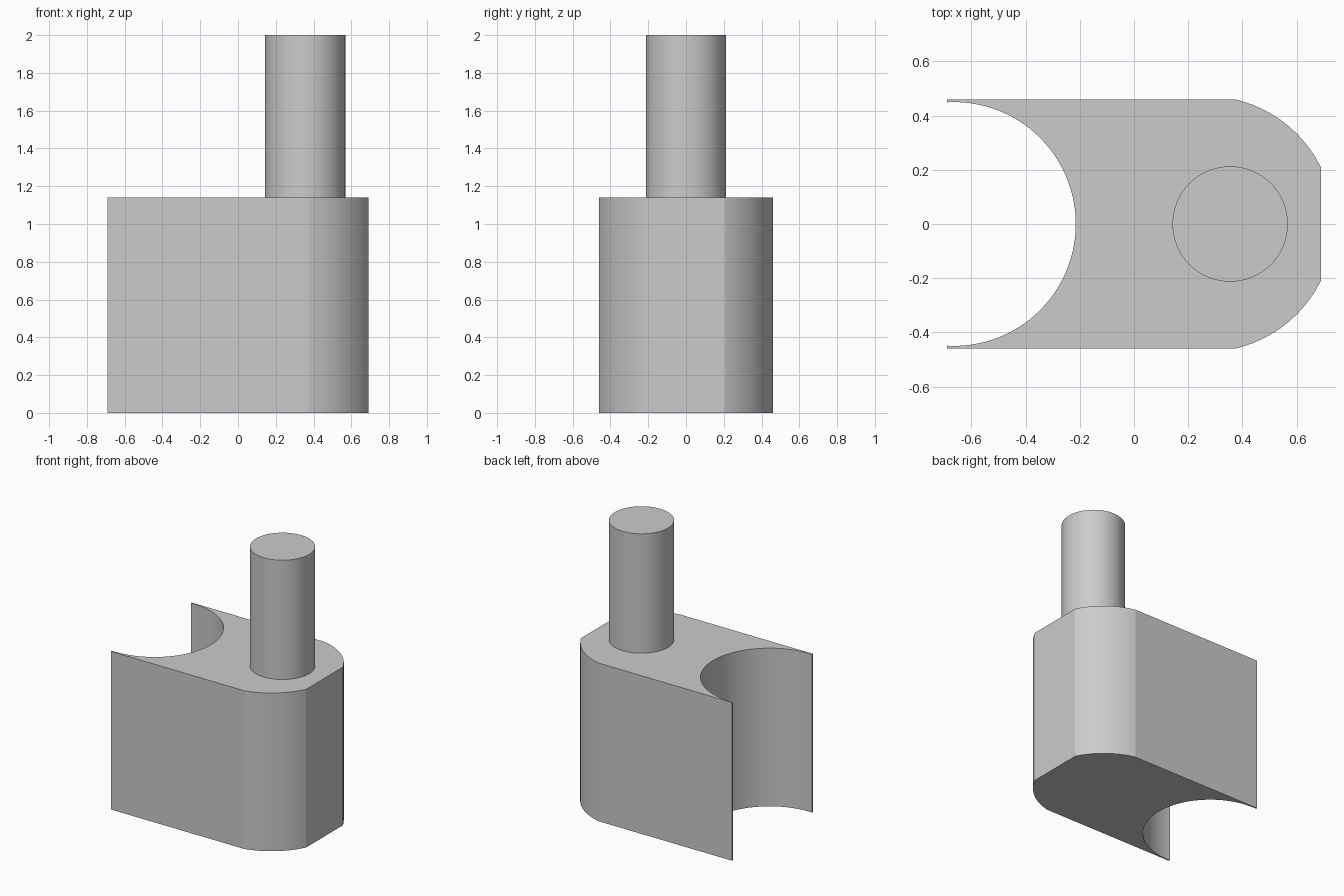
import bpy, bmesh
from math import cos, sin, atan2, asin, acos, pi, radians

cube = bpy.data.objects.get("Cube")
if cube:
    bpy.data.objects.remove(cube, do_unlink=True)

grey = bpy.data.materials.new("plain grey")
grey.use_nodes = True
colour = (0.6, 0.6, 0.6, 1)
grey.diffuse_color = colour
grey.node_tree.nodes["Principled BSDF"].inputs["Base Color"].default_value = colour

HALF_X, HALF_Y, BODY_TOP, TOP = 0.69, 0.46, 1.14, 2.0


def arc(cx, r, start, end, steps):
    """Points on an arc centred on the x axis."""
    angles = [start + (end - start) * i / steps for i in range(steps + 1)]
    return [(cx + r * cos(a), r * sin(a)) for a in angles]


def extrude_profile(name, points, bottom, top):
    """Solid prism from a counter-clockwise outline."""
    bm = bmesh.new()
    face = bm.faces.new([bm.verts.new((x, y, bottom)) for x, y in points])
    result = bmesh.ops.extrude_face_region(bm, geom=[face])
    verts = [v for v in result["geom"] if isinstance(v, bmesh.types.BMVert)]
    bmesh.ops.translate(bm, verts=verts, vec=(0, 0, top - bottom))
    bmesh.ops.recalc_face_normals(bm, faces=bm.faces)
    mesh = bpy.data.meshes.new(name)
    bm.to_mesh(mesh)
    bm.free()
    mesh.materials.append(grey)
    obj = bpy.data.objects.new(name, mesh)
    bpy.context.collection.objects.link(obj)
    bpy.ops.object.select_all(action="DESELECT")
    obj.select_set(True)
    bpy.context.view_layer.objects.active = obj
    bpy.ops.object.shade_smooth_by_angle(angle=radians(10))
    return obj


# Body: flat sides, rounded nose cut flat at the end, round saddle at the other end
nose_x, nose_r = 0.267, 0.472
nose_start, nose_end = acos((HALF_X - nose_x) / nose_r), asin(HALF_Y / nose_r)
saddle_x, saddle_r = -0.665, 0.45
saddle_end = acos((-HALF_X - saddle_x) / saddle_r)

outline = arc(nose_x, nose_r, nose_start, nose_end, 16)
outline += [(-HALF_X, HALF_Y)]
outline += arc(saddle_x, saddle_r, saddle_end, -saddle_end, 64)
outline += [(-HALF_X, -HALF_Y)]
outline += arc(nose_x, nose_r, -nose_end, -nose_start, 16)
extrude_profile("saddle_body", outline, 0, BODY_TOP)

# Round stud standing on the body
stud = arc(0.355, 0.213, 0, 2 * pi, 64)[:-1]
extrude_profile("stud", stud, BODY_TOP, TOP)
